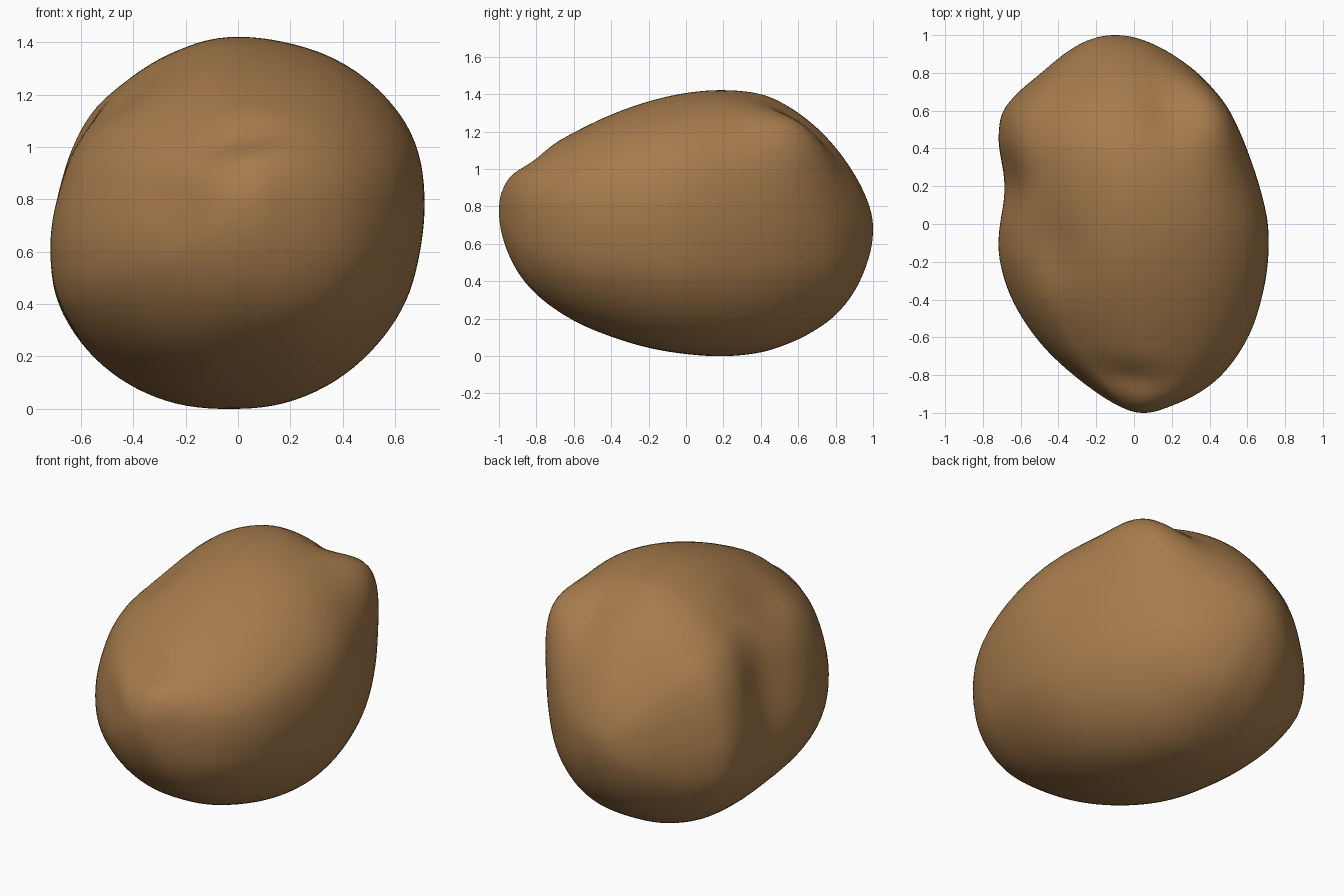
import bpy, bmesh, math

if "Cube" in bpy.data.objects:
    bpy.data.objects.remove(bpy.data.objects["Cube"])

# Outline of the stone along its length: y, left x, right x, bottom z, top z
STATIONS = [
    (-1.0, .05, .05, .78, .78), (-.97, -.07, .18, .60, .915),
    (-.9, -.195, .335, .45, 1.005), (-.8, -.325, .465, .33, 1.075),
    (-.6, -.52, .605, .19, 1.19), (-.4, -.645, .675, .105, 1.285),
    (-.2, -.71, .71, .045, 1.355), (0, -.73, .71, .012, 1.40),
    (.2, -.74, .665, 0, 1.415), (.4, -.735, .595, .02, 1.395),
    (.5, -.72, .55, .05, 1.355), (.6, -.695, .495, .09, 1.295),
    (.7, -.61, .425, .145, 1.215), (.8, -.49, .335, .22, 1.11),
    (.9, -.37, .20, .345, .97), (.97, -.25, .06, .50, .83),
    (1.0, -.1, -.1, .68, .68)]

# Cross-section seen from the front (x, z)
SECTION = [
    (.713, .8), (.67, 1.05), (.56, 1.21), (.4, 1.33), (.2, 1.4), (-.05, 1.412),
    (-.2, 1.365), (-.4, 1.255), (-.53, 1.155), (-.62, 1.02), (-.68, .85),
    (-.715, .6), (-.685, .42), (-.59, .265), (-.41, .11), (-.2, .022),
    (0, .003), (.2, .022), (.38, .1), (.52, .22), (.64, .4), (.695, .6)]

# Dents and bumps: centre, radii, push
DENTS = [
    ((-.68, .20, .80), (.35, .19, .40), (.085, 0, -.01)),     # left hollow
    ((-.45, -.12, 1.20), (.20, .20, .16), (.02, 0, -.03)),    # its upper end
    ((.40, .60, 1.12), (.20, .30, .22), (.055, .03, .10)),    # back right bump
    ((.18, .64, 1.25), (.10, .25, .20), (-.01, -.01, -.03)),  # groove beside it
    ((-.03, -.84, 1.06), (.22, .10, .10), (0, .015, -.032)),  # above the tip
    ((-.27, -.85, .80), (.15, .15, .14), (.008, .012, 0))]


def spline(keys, vals, t):
    """Smooth interpolation through (keys, vals)."""
    n = len(keys)
    i = 0
    while i < n - 2 and t > keys[i + 1]:
        i += 1

    def slope(k):
        a, b = max(k - 1, 0), min(k + 1, n - 1)
        return (vals[b] - vals[a]) / (keys[b] - keys[a])
    h = keys[i + 1] - keys[i]
    s = (t - keys[i]) / h
    return ((2*s**3 - 3*s**2 + 1) * vals[i] + (s**3 - 2*s**2 + s) * h * slope(i)
            + (3*s**2 - 2*s**3) * vals[i + 1] + (s**3 - s**2) * h * slope(i + 1))


# Section as polar radius, wrapped around the full turn
polar = []
for x, z in SECTION:
    u, w = x / .713, (z - .7075) / .7025
    polar.append((math.atan2(w, u) % math.tau, math.hypot(u, w)))
polar.sort()
polar = ([(a - math.tau, r) for a, r in polar[-3:]] + polar
         + [(a + math.tau, r) for a, r in polar[:3]])
angles, radii = zip(*polar)

RINGS, SIDES = 80, 112
unit = []
for j in range(SIDES):
    a = math.tau * j / SIDES
    r = spline(angles, radii, a)
    unit.append((r * math.cos(a), r * math.sin(a)))

keys = [math.acos(-s[0]) for s in STATIONS]
columns = list(zip(*STATIONS))


def dented(p):
    q = list(p)
    for c, rad, push in DENTS:
        f = math.exp(-sum(((p[k] - c[k]) / rad[k]) ** 2 for k in range(3)))
        for k in range(3):
            q[k] += push[k] * f
    return q


# Stone body: rings lofted from front tip to back tip
bm = bmesh.new()
rings = []
for i in range(1, RINGS):
    t = math.pi * i / RINGS
    xl, xr, zb, zt = (spline(keys, columns[c], t) for c in range(1, 5))
    rings.append([bm.verts.new(dented((
        (xl + xr) / 2 + u * (xr - xl) / 2, -math.cos(t),
        (zb + zt) / 2 + w * (zt - zb) / 2))) for u, w in unit])
front = bm.verts.new((.05, -1, .78))
back = bm.verts.new((-.1, 1, .68))
for j in range(SIDES):
    k = (j + 1) % SIDES
    bm.faces.new((front, rings[0][j], rings[0][k]))
    bm.faces.new((back, rings[-1][k], rings[-1][j]))
    for a, b in zip(rings, rings[1:]):
        bm.faces.new((a[j], b[j], b[k], a[k]))

# Soften the loft slightly
for _ in range(4):
    bmesh.ops.smooth_vert(bm, verts=[v for v in bm.verts if abs(v.co.y) < .985],
                          factor=.5, use_axis_x=True, use_axis_y=True, use_axis_z=True)
bmesh.ops.recalc_face_normals(bm, faces=bm.faces)
for f in bm.faces:
    f.smooth = True
mesh = bpy.data.meshes.new("stone")
bm.to_mesh(mesh)
bm.free()

stone = bpy.data.objects.new("stone", mesh)
bpy.context.collection.objects.link(stone)
mat = bpy.data.materials.new("brown_stone")
mat.diffuse_color = (.385, .2, .073, 1)
mat.use_nodes = True
mat.node_tree.nodes["Principled BSDF"].inputs["Base Color"].default_value = mat.diffuse_color
mesh.materials.append(mat)
